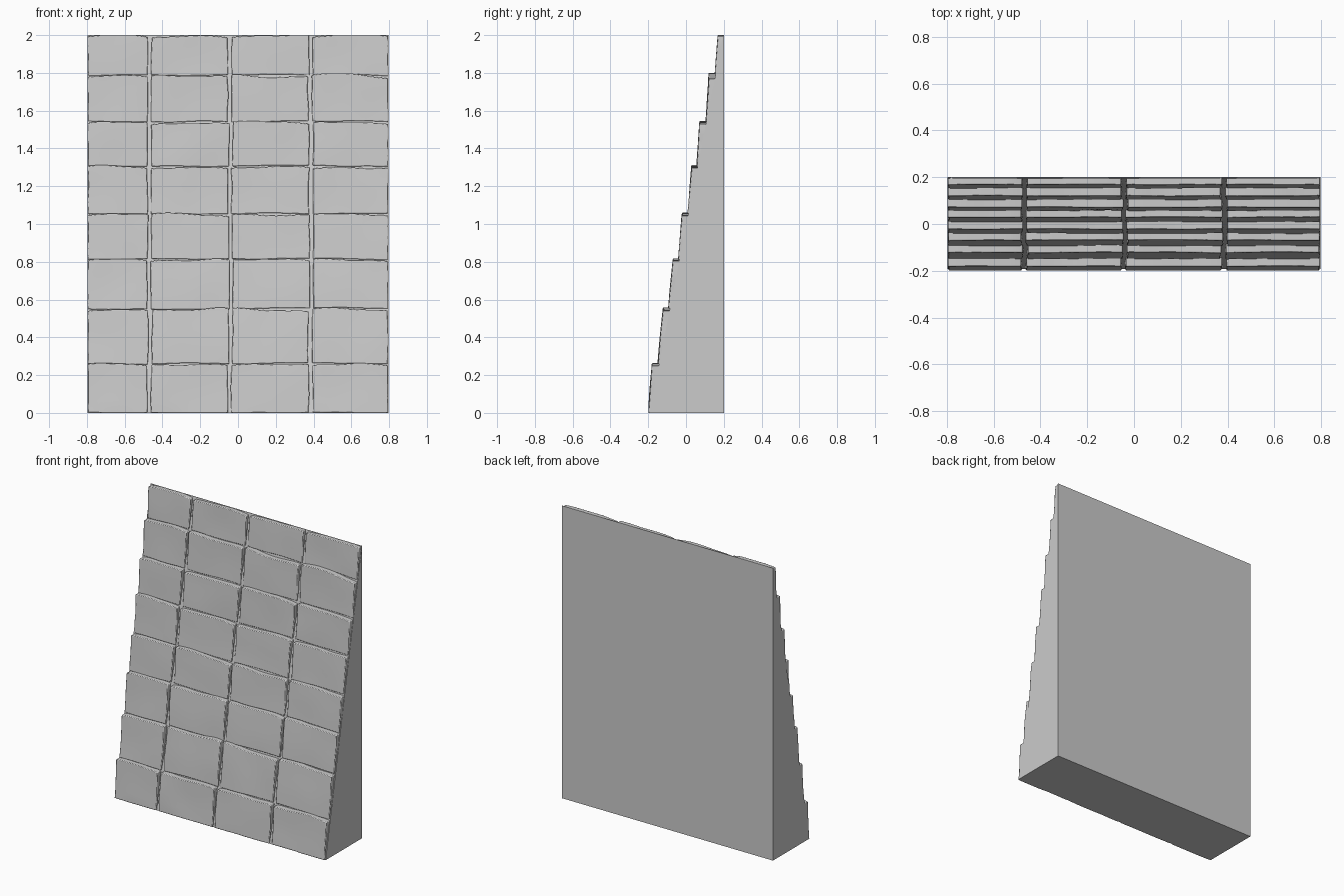
import bpy, bmesh, math, random
from mathutils import noise, Vector

if "Cube" in bpy.data.objects:
    bpy.data.objects.remove(bpy.data.objects["Cube"])

random.seed(4)

# Row boundaries, and front y at the foot and top of each course
ROW_Z = [0.0, 0.258, 0.55, 0.812, 1.053, 1.303, 1.54, 1.786, 1.998]
FOOT_Y = [-0.200, -0.149, -0.093, -0.041, 0.008, 0.057, 0.104, 0.153]
TOP_Y = [-0.181, -0.122, -0.070, -0.022, 0.029, 0.071, 0.120, 0.168]
JOINT_X = [-0.80, -0.469, -0.042, 0.386, 0.80]
GAP = 0.007


def wobble(u, seed, amount):
    return amount * noise.noise(Vector((u * 5.0, seed * 7.31, 0.5)))


def make_object(name, bm):
    bmesh.ops.recalc_face_normals(bm, faces=bm.faces[:])
    mesh = bpy.data.meshes.new(name)
    bm.to_mesh(mesh)
    bm.free()
    obj = bpy.data.objects.new(name, mesh)
    bpy.context.collection.objects.link(obj)
    return obj


def make_backing():
    # Plain wedge behind the stones
    bm = bmesh.new()
    profile = [(-0.193, 0), (0.2, 0), (0.2, 2), (0.197, 2)]
    face = bm.faces.new([bm.verts.new((-0.798, y, z)) for y, z in profile])
    ext = bmesh.ops.extrude_face_region(bm, geom=[face])
    verts = [g for g in ext["geom"] if isinstance(g, bmesh.types.BMVert)]
    bmesh.ops.translate(bm, verts=verts, vec=(1.596, 0, 0))
    return make_object("wedge_backing", bm)


def make_stone(row, col, joints):
    nx, nz = 14, 8
    z0, z1 = ROW_Z[row], ROW_Z[row + 1]
    seed = row * 4 + col
    tilt = random.uniform(-0.004, 0.004)
    bm = bmesh.new()
    grid = []
    # Irregular front face, leaning back less than the wedge
    for j in range(nz + 1):
        t = j / nz
        line = []
        zc = z0 + (z1 - z0) * t
        left = joints[col] + GAP * (0.4 if col == 0 else 1)
        right = joints[col + 1] - GAP * (0.4 if col == 3 else 1)
        left += abs(wobble(zc, seed + 40, 0.009))
        right -= abs(wobble(zc, seed + 80, 0.009))
        for i in range(nx + 1):
            s = i / nx
            x = left + (right - left) * s
            top = z1 + wobble(x, seed, 0.014) + tilt * (2 * s - 1)
            top -= 0.005 * abs(2 * s - 1) ** 6
            top = min(top, 2.0)
            foot = z0 + (0.002 if row else 0) + wobble(x, row + 120, 0.008)
            z = max(0, foot + (top - foot) * t)
            y = FOOT_Y[row] + (TOP_Y[row] - FOOT_Y[row]) * t
            y += 0.004 * noise.noise(Vector((x * 4, seed, z * 4)))
            line.append(bm.verts.new((x, max(y, -0.2), z)))
        grid.append(line)
    for j in range(nz):
        for i in range(nx):
            bm.faces.new((grid[j][i], grid[j][i + 1],
                          grid[j + 1][i + 1], grid[j + 1][i]))
    # Give the stone depth, buried in the wedge
    ext = bmesh.ops.extrude_face_region(bm, geom=bm.faces[:])
    for g in ext["geom"]:
        if isinstance(g, bmesh.types.BMVert):
            g.co.y = min(g.co.y + 0.07, 0.198)
    obj = make_object(f"stone_row{row + 1}_{col + 1}", bm)
    bevel = obj.modifiers.new("worn_edges", "BEVEL")
    bevel.width = 0.004
    bevel.segments = 2
    bevel.limit_method = "ANGLE"
    bevel.angle_limit = math.radians(50)
    return obj


make_backing()

# Courses of stone blocks
stones = []
for row in range(8):
    joints = [x + (random.uniform(-0.005, 0.005) if abs(x) < 0.7 else 0)
              for x in JOINT_X]
    for col in range(4):
        stones.append(make_stone(row, col, joints))

# Soft faces with crisp edges
bpy.ops.object.select_all(action="DESELECT")
for obj in stones:
    obj.select_set(True)
bpy.context.view_layer.objects.active = stones[0]
bpy.ops.object.shade_smooth_by_angle(angle=math.radians(30))
